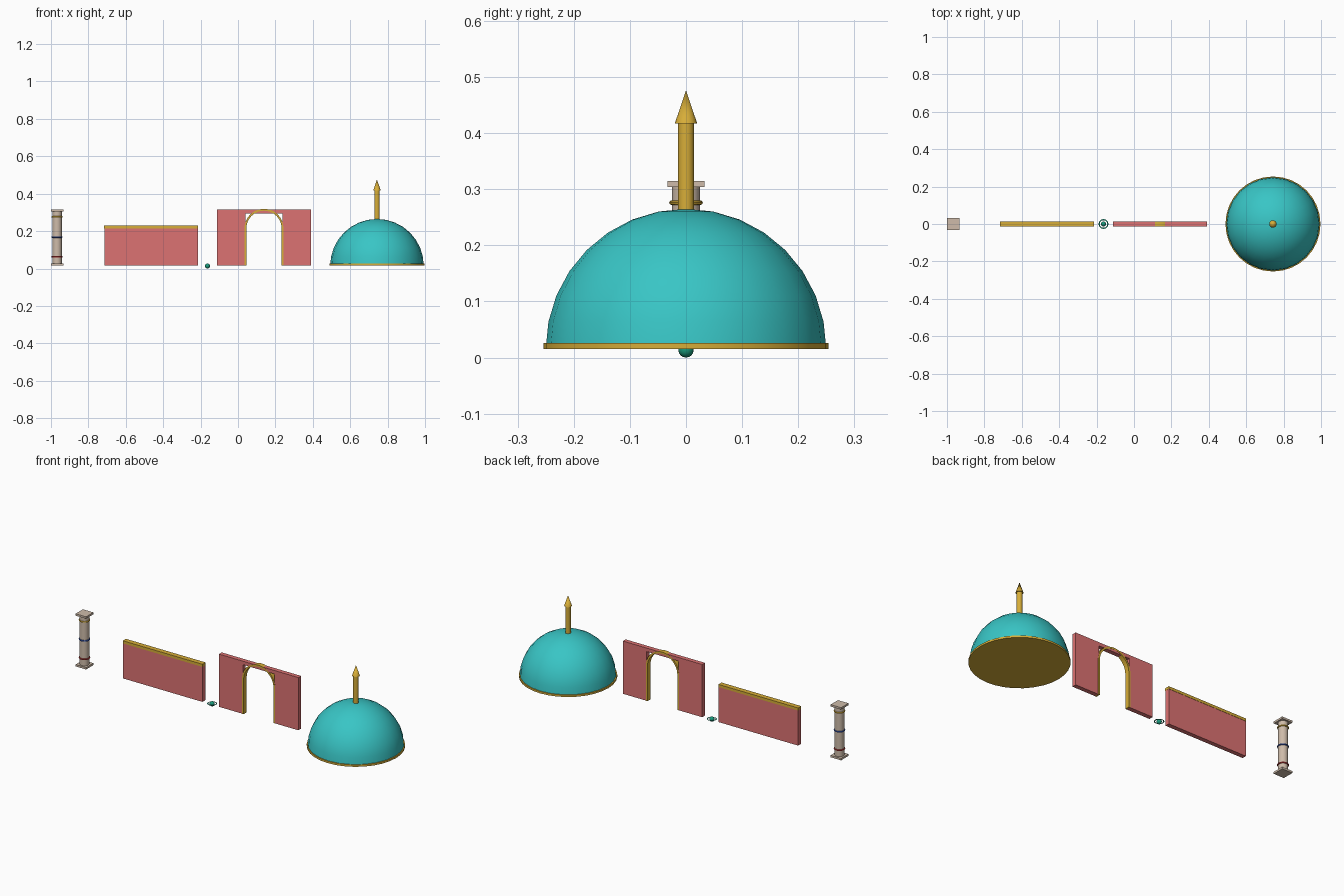
import bpy, bmesh
from math import pi, sin, cos, radians

if "Cube" in bpy.data.objects:
    bpy.data.objects.remove(bpy.data.objects["Cube"])

Z0 = 0.015  # level on which the architectural pieces sit


def material(name, rgb):
    m = bpy.data.materials.new(name)
    m.diffuse_color = (*rgb, 1)
    m.use_nodes = True
    m.node_tree.nodes["Principled BSDF"].inputs["Base Color"].default_value = m.diffuse_color
    return m


GOLD = material("gold", (0.68, 0.42, 0.04))
ROSE = material("rose_plaster", (0.72, 0.17, 0.17))
TEAL = material("teal_tile", (0.04, 0.56, 0.56))
STONE = material("stone", (0.62, 0.50, 0.40))
BLUE = material("blue", (0.03, 0.08, 0.40))
RED = material("red", (0.45, 0.03, 0.03))
GREEN = material("green", (0.01, 0.32, 0.20))


def finish(name, mat, smooth=False):
    o = bpy.context.object
    o.name = name
    o.data.materials.append(mat)
    if smooth:
        bpy.ops.object.shade_smooth_by_angle(angle=radians(35))
    return o


def box(name, mat, x, z0, z1, sx, sy):
    bpy.ops.mesh.primitive_cube_add(size=1, location=(x, 0, (z0 + z1) / 2))
    o = finish(name, mat)
    o.scale = (sx, sy, z1 - z0)
    return o


def cone(name, mat, x, z0, z1, r0, r1, n=24):
    bpy.ops.mesh.primitive_cone_add(vertices=n, radius1=r0, radius2=r1, depth=z1 - z0,
                                    location=(x, 0, (z0 + z1) / 2))
    return finish(name, mat, True)


def ring(name, mat, x, z, r, t):
    bpy.ops.mesh.primitive_torus_add(major_segments=24, minor_segments=8, major_radius=r,
                                     minor_radius=t, location=(x, 0, z))
    return finish(name, mat, True)


def extrude_profile(name, mat, pts, depth, x, smooth=False):
    """Extrude a closed outline in the xz plane symmetrically along y."""
    bm = bmesh.new()
    face = bm.faces.new([bm.verts.new((px, -depth / 2, pz)) for px, pz in pts])
    out = bmesh.ops.extrude_face_region(bm, geom=[face], use_keep_orig=True)
    moved = [v for v in out["geom"] if isinstance(v, bmesh.types.BMVert)]
    bmesh.ops.translate(bm, verts=moved, vec=(0, depth, 0))
    bmesh.ops.recalc_face_normals(bm, faces=bm.faces)
    me = bpy.data.meshes.new(name)
    bm.to_mesh(me)
    bm.free()
    o = bpy.data.objects.new(name, me)
    bpy.context.collection.objects.link(o)
    o.location.x = x
    bpy.context.view_layer.objects.active = o
    o.select_set(True)
    return finish(name, mat, smooth)


# Column with square base and capital and three coloured bands
CX = -0.967
box("column_base", STONE, CX, Z0, 0.026, 0.066, 0.066)
cone("column_shaft", STONE, CX, 0.026, 0.304, 0.025, 0.025)
box("column_capital", STONE, CX, 0.304, 0.315, 0.066, 0.066)
for label, mat, z in (("lower", RED, 0.063), ("middle", BLUE, 0.168), ("upper", GOLD, 0.276)):
    ring("column_band_" + label, mat, CX, z, 0.026, 0.004)

# Plain wall with gold coping
box("wall_panel", ROSE, -0.465, Z0, 0.215, 0.5, 0.025)
box("wall_coping", GOLD, -0.465, 0.215, 0.23, 0.502, 0.028)

# Small jewel with a thin flat ring around it
JX = -0.163
bpy.ops.mesh.primitive_uv_sphere_add(segments=16, ring_count=8, radius=0.0137,
                                     location=(JX, 0, 0.0137))
finish("jewel", GREEN, True)
bm = bmesh.new()
circles = [[bm.verts.new((r * cos(a * pi / 12), r * sin(a * pi / 12), 0)) for a in range(24)]
           for r in (0.020, 0.026)]
for i in range(24):
    j = (i + 1) % 24
    bm.faces.new((circles[0][i], circles[1][i], circles[1][j], circles[0][j]))
me = bpy.data.meshes.new("jewel_ring")
bm.to_mesh(me)
bm.free()
me.materials.append(GREEN)
jewel_ring = bpy.data.objects.new("jewel_ring", me)
jewel_ring.location = (JX, 0, 0.015)
bpy.context.collection.objects.link(jewel_ring)

# Gateway wall: two piers and a thin lintel
AX = 0.139
extrude_profile("gateway_wall", ROSE,
                [(-0.25, Z0), (-0.1, Z0), (-0.1, 0.295), (0.1, 0.295),
                 (0.1, Z0), (0.25, Z0), (0.25, 0.315), (-0.25, 0.315)], 0.025, AX)


# Gold arch trim lining the opening
def arch_line(r):
    arc = [(r * cos(pi * i / 20), 0.215 + r * sin(pi * i / 20)) for i in range(21)]
    return [(r, Z0)] + arc + [(-r, Z0)]


extrude_profile("arch_trim", GOLD, arch_line(0.104) + arch_line(0.094)[::-1], 0.027, AX, True)

# Dome: half sphere on a gold disc
DX = 0.743
bpy.ops.mesh.primitive_uv_sphere_add(segments=24, ring_count=16, radius=0.25, location=(DX, 0, Z0))
dome = finish("dome", TEAL)
bm = bmesh.new()
bm.from_mesh(dome.data)
bmesh.ops.delete(bm, geom=[v for v in bm.verts if v.co.z < -0.001], context="VERTS")
bm.to_mesh(dome.data)
bm.free()
bpy.ops.object.shade_smooth_by_angle(angle=radians(35))
cone("dome_base", GOLD, DX, Z0, 0.026, 0.254, 0.254, 32)

# Finial on the dome
cone("finial_shaft", GOLD, DX, 0.262, 0.417, 0.0145, 0.0145, 16)
cone("finial_tip", GOLD, DX, 0.417, 0.476, 0.02, 0, 16)
